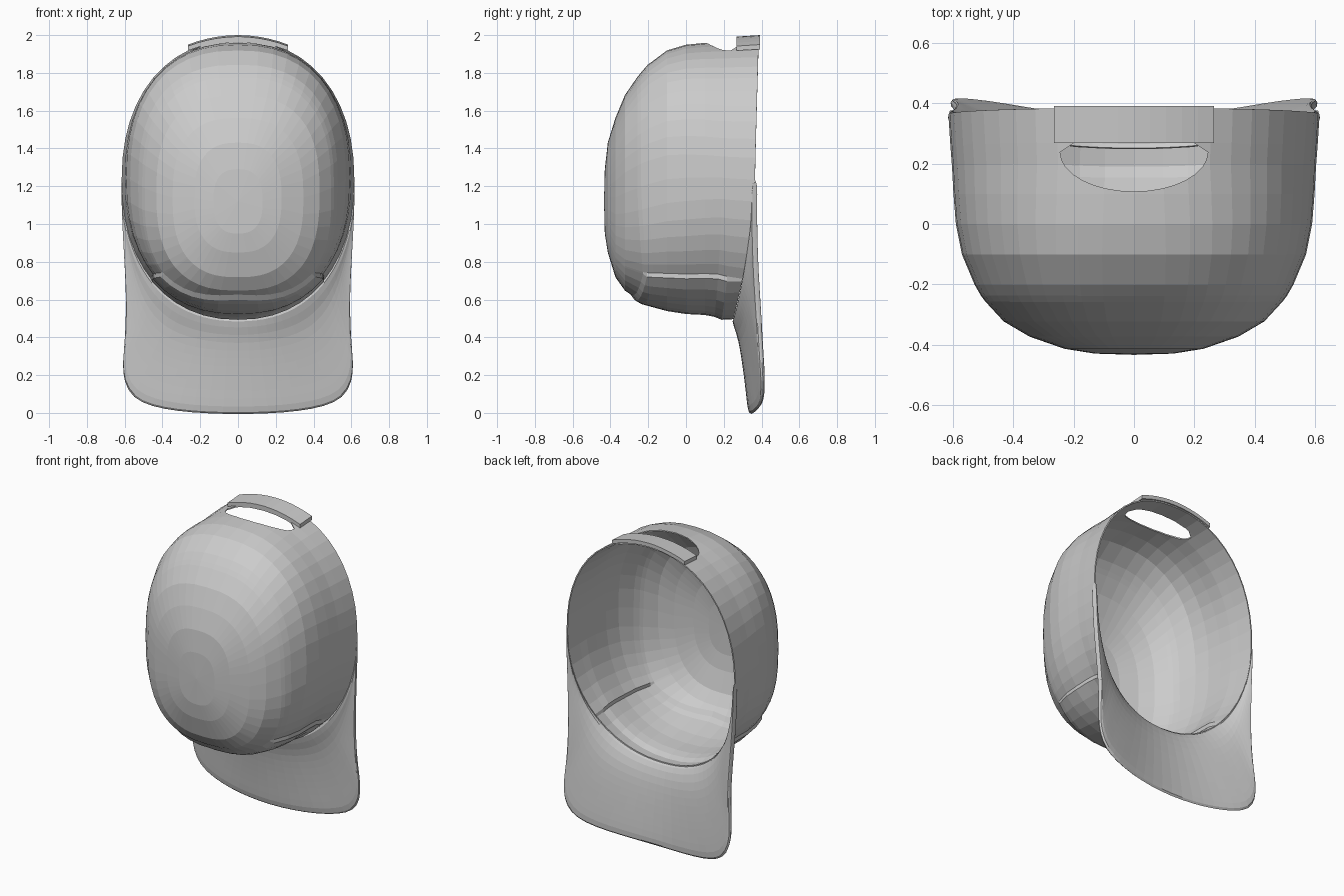
import bpy, bmesh
from math import sin, cos, radians, copysign, pi

if "Cube" in bpy.data.objects:
    bpy.data.objects.remove(bpy.data.objects["Cube"])


def make(name, verts, faces):
    me = bpy.data.meshes.new(name)
    me.from_pydata(verts, [], faces)
    bm = bmesh.new()
    bm.from_mesh(me)
    bmesh.ops.recalc_face_normals(bm, faces=bm.faces)
    bm.to_mesh(me)
    bm.free()
    ob = bpy.data.objects.new(name, me)
    bpy.context.collection.objects.link(ob)
    return ob


def thicken(ob, t):
    m = ob.modifiers.new("thickness", 'SOLIDIFY')
    m.thickness = t
    m.offset = 0


def spow(v, e):
    return copysign(abs(v) ** e, v)


def rim_y(a):
    # opening edge dips forward at the bottom, where the brim joins
    return 0.365 + 0.02 * max(0, -cos(a)) - 0.115 * max(0, cos(a)) ** 1.5


# Crown cross-sections: depth y, top z, bottom z, half width
RINGS = [(.385, 1.97, .50, .612), (.27, 1.965, .515, .605), (.2, 1.96, .53, .60),
         (.1, 1.955, .54, .595), (0, 1.945, .545, .587), (-.1, 1.915, .56, .567),
         (-.2, 1.84, .58, .525), (-.235, 1.80, .595, .505), (-.255, 1.775, .605, .49),
         (-.32, 1.68, .65, .43), (-.37, 1.56, .72, .345), (-.41, 1.43, .85, .23),
         (-.426, 1.29, .95, .13)]


def section(y):
    # crown cross-section interpolated at any depth
    for p, q in zip(RINGS, RINGS[1:]):
        if y >= q[0]:
            t = (p[0] - y) / (p[0] - q[0])
            return [u + (v - u) * t for u, v in zip(p, q)]
    return RINGS[-1]


def ring_point(y, a, scale=1.0):
    y, zt, zb, w = section(y)
    e = 0.91 - 0.14 * min(1, max(0, (0.2 - y) / 0.5))   # boxier towards the front
    if y > 0.1:
        y = 0.1 + (y - 0.1) * (rim_y(a) - 0.1) / 0.285
    c, h = (zt + zb) / 2, (zt - zb) / 2
    return (w * spow(sin(a), e) * scale, y, c - h * spow(cos(a), e) * scale)


# Crown, with a raised sweatband panel along the bottom
angles = sorted([7.5 * i for i in range(-23, 25)] + [-46.5, 46.5])
n = len(angles)
verts, faces = [], []
for i, r in enumerate(RINGS):
    for d in angles:
        raised = 1 <= i <= 7 and abs(d) <= 45
        y = r[0]
        if 6 <= i <= 8:         # panel front edge bows forward in the middle
            t = abs(d) / 45
            y += -.035 + .065 * t if t < 1 else .03 * max(0, 2 - t)
        verts.append(ring_point(y, radians(d), 1.025 if raised else 1.0))
for i in range(len(RINGS) - 1):
    for j in range(n):
        k = (j + 1) % n
        faces.append((i * n + j, i * n + k, (i + 1) * n + k, (i + 1) * n + j))
verts.append((0, -.43, 1.12))
base = (len(RINGS) - 1) * n
faces += [(base + j, base + (j + 1) % n, len(verts) - 1) for j in range(n)]
crown = make("crown", verts, faces)
thicken(crown, 0.008)

# Half-moon opening in front of the strap
outline = [(.245 * cos(pi * i / 16), .238 - .13 * sin(pi * i / 16)) for i in range(17)]
outline += [(-.2, .268), (.2, .268)]
m = len(outline)
cv = [(x, y, z) for z in (1.75, 2.2) for x, y in outline]
cf = [tuple(range(m)), tuple(range(m, 2 * m))]
cf += [(j, (j + 1) % m, m + (j + 1) % m, m + j) for j in range(m)]
cutter = make("opening_cutter", cv, cf)
cutter.hide_render = True
cutter.display_type = 'WIRE'
b = crown.modifiers.new("opening", 'BOOLEAN')
b.operation = 'DIFFERENCE'
b.solver = 'EXACT'
b.object = cutter

# Brim: sheet from the lower crown rim to its outer edge (x, y, z from side to centre)
EDGE = [(.615, .365, 1.24), (.612, .362, 1.08), (.605, .365, .9), (.595, .372, .72),
        (.59, .385, .54), (.598, .395, .38), (.613, .402, .26), (.606, .41, .16),
        (.56, .408, .075), (.46, .395, .03), (.32, .37, .005), (.16, .35, -.007),
        (0, .342, -.01)]
cols = [(90 - 7.5 * i, p) for i, p in enumerate(EDGE)]
cols += [(-d, (-x, y, z)) for d, (x, y, z) in reversed(cols[:-1])]
ROWS = 7
verts, faces = [], []
for d, q in cols:
    p = ring_point(.385, radians(d))
    for k in range(ROWS):
        s = k / (ROWS - 1)
        verts.append((p[0] + (q[0] - p[0]) * s,
                      p[1] + (q[1] - p[1]) * s ** 0.55,
                      p[2] + (q[2] - p[2]) * s))
for c in range(len(cols) - 1):
    for k in range(ROWS - 1):
        o = c * ROWS + k
        faces.append((o, o + 1, o + ROWS + 1, o + ROWS))
brim = make("brim", verts, faces)
thicken(brim, 0.03)
sub = brim.modifiers.new("rounded_edge", 'SUBSURF')
sub.levels = sub.render_levels = 1

# Strap: curved band closing the opening at the rim
verts, faces = [], []
N = 10
for i in range(N + 1):
    x = -.265 + .53 * i / N
    z = 2.0 - .05 * (x / .265) ** 2
    verts += [(x, .268, z - .008), (x, .392, z), (x, .392, z - .025), (x, .268, z - .032)]
for i in range(N):
    for j in range(4):
        k = (j + 1) % 4
        faces.append((4 * i + j, 4 * i + k, 4 * i + 4 + k, 4 * i + 4 + j))
faces += [(0, 1, 2, 3), (4 * N, 4 * N + 1, 4 * N + 2, 4 * N + 3)]
make("strap", verts, faces)
